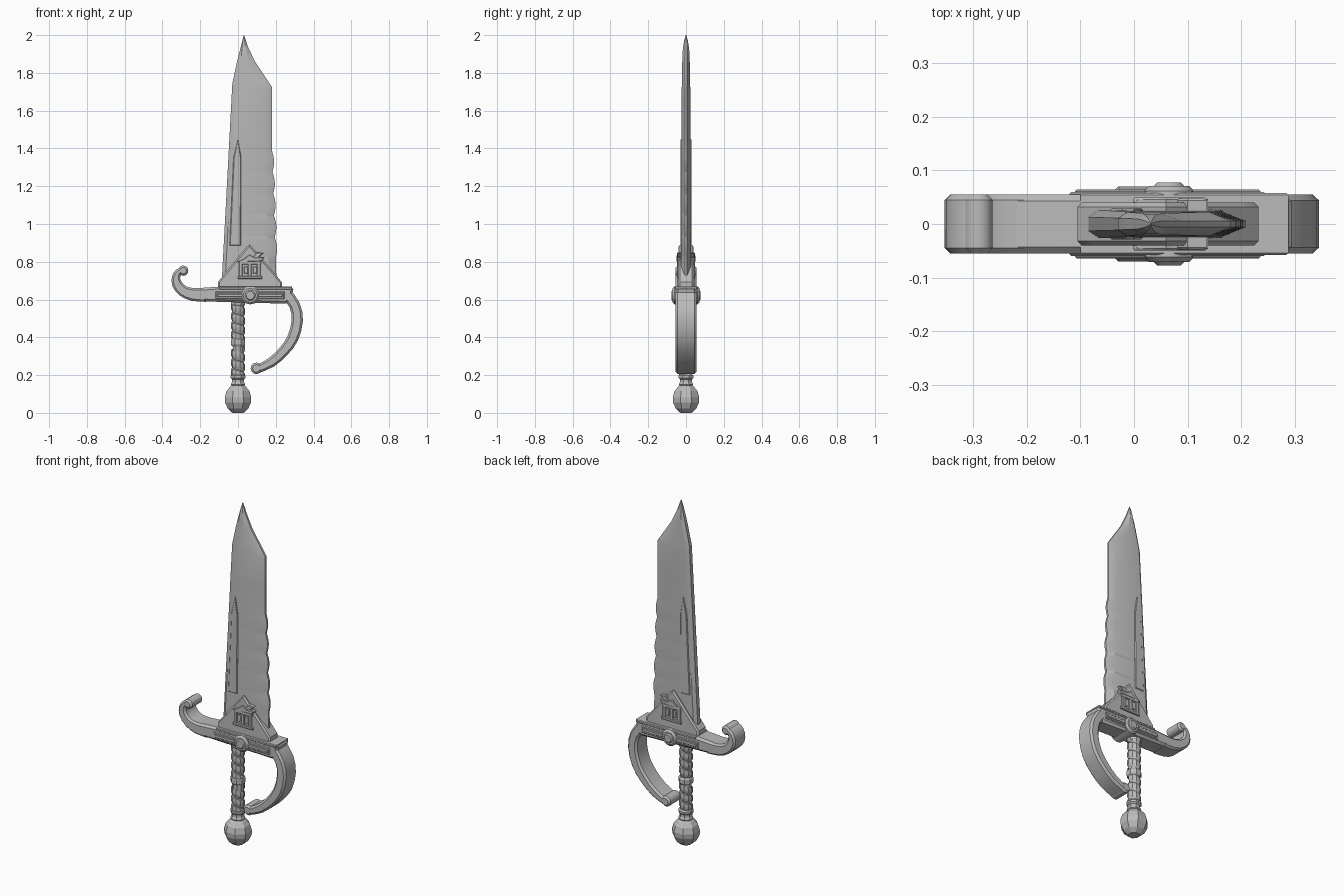
import bpy, bmesh, math
from mathutils import Vector

if "Cube" in bpy.data.objects:
    bpy.data.objects.remove(bpy.data.objects["Cube"])

steel = bpy.data.materials.new("grey_steel")
steel.diffuse_color = (0.5, 0.5, 0.5, 1)
steel.use_nodes = True
steel.node_tree.nodes["Principled BSDF"].inputs["Base Color"].default_value = steel.diffuse_color


def finish(name, bm, smooth=30):
    bmesh.ops.recalc_face_normals(bm, faces=bm.faces)
    me = bpy.data.meshes.new(name)
    bm.to_mesh(me)
    bm.free()
    ob = bpy.data.objects.new(name, me)
    bpy.context.collection.objects.link(ob)
    me.materials.append(steel)
    if smooth:
        bpy.ops.object.select_all(action='DESELECT')
        ob.select_set(True)
        bpy.context.view_layer.objects.active = ob
        bpy.ops.object.shade_smooth_by_angle(angle=math.radians(smooth))
    return ob


def loft(name, loops, smooth=30, caps=True):
    """Skin closed loops of equal length."""
    bm = bmesh.new()
    rows = [[bm.verts.new(p) for p in lp] for lp in loops]
    n = len(rows[0])
    for a, b in zip(rows, rows[1:]):
        for i in range(n):
            j = (i + 1) % n
            bm.faces.new((a[i], a[j], b[j], b[i]))
    if caps:
        bm.faces.new(rows[0])
        bm.faces.new(rows[-1])
    return finish(name, bm, smooth)


def inset(pts, d):
    """Offset a closed outline inwards with mitred corners."""
    P = [Vector(p) for p in pts]
    n = len(P)
    area = sum(P[i].x * P[(i + 1) % n].y - P[(i + 1) % n].x * P[i].y for i in range(n))
    s = 1 if area > 0 else -1
    out = []
    for i in range(n):
        e1 = (P[i] - P[i - 1]).normalized()
        e2 = (P[(i + 1) % n] - P[i]).normalized()
        n1, n2 = Vector((-e1.y, e1.x)) * s, Vector((-e2.y, e2.x)) * s
        out.append(P[i] + (n1 + n2) * d / max(1 + n1.dot(n2), 0.4))
    return out


def prism(name, pts, depth, chamfer, smooth=30):
    """x-z outline extruded through y, with chamfered front and back rims."""
    inner = inset(pts, chamfer)
    spec = [(inner, -depth), (pts, chamfer - depth), (pts, depth - chamfer), (inner, depth)]
    return loft(name, [[(p[0], y, p[1]) for p in o] for o, y in spec], smooth)


def rect(name, x0, x1, z0, z1, depth, chamfer=0.003):
    return prism(name, [(x0, z0), (x1, z0), (x1, z1), (x0, z1)], depth, chamfer)


def disc(name, x, z, r, depth, chamfer, n=16):
    pts = [(x + r * math.cos(2 * math.pi * i / n), z + r * math.sin(2 * math.pi * i / n)) for i in range(n)]
    return prism(name, pts, depth, chamfer)


def ribbon(name, path, depth, chamfer):
    """Curved band: path of (x, z, half width), smoothed once."""
    P = [Vector(p) for p in path]
    Q = []
    for i in range(len(P) - 1):
        a, d = P[max(i - 1, 0)], P[min(i + 2, len(P) - 1)]
        Q += [P[i], (P[i] + P[i + 1]) * 9 / 16 - (a + d) / 16]
    Q.append(P[-1])
    left, right = [], []
    for i, p in enumerate(Q):
        t = (Q[min(i + 1, len(Q) - 1)] - Q[max(i - 1, 0)]).xy.normalized()
        nrm = Vector((-t.y, t.x)) * p.z
        left.append(p.xy + nrm)
        right.append(p.xy - nrm)
    return prism(name, left + right[::-1], depth, chamfer)


def lathe(name, prof, n=8, smooth=0):
    ang = [2 * math.pi * (i + 0.5) / n for i in range(n)]
    return loft(name, [[(r * math.cos(a), r * math.sin(a), z) for a in ang] for r, z in prof], smooth)


def lerp(table, z):
    for (z0, v0), (z1, v1) in zip(table, table[1:]):
        if z <= z1:
            return v0 + (v1 - v0) * (z - z0) / (z1 - z0)
    return table[-1][1]


# Blade: stacked sections with a bevelled, scalloped right edge
LEFT = [(.66, -.088), (1.2, -.059), (1.745, -.03), (1.86, -.005), (2.0, .03)]
RIGHT = [(.66, .205), (.82, .2), (1.39, .18), (1.725, .18), (1.86, .09), (1.94, .052), (2.0, .032)]
THICK = [(.66, .026), (1.7, .023), (1.9, .019), (1.96, .013), (2.0, .002)]
SCALLOP = 0.115
zs = [.66, .74] + [.815 + SCALLOP * k / 8 for k in range(41)] + [1.55, 1.725, 1.745, 1.8, 1.86, 1.9, 1.94, 1.97, 2.0]
sections = []
for z in zs:
    l, r, t = lerp(LEFT, z), lerp(RIGHT, z), lerp(THICK, z)
    w = r - l
    ridge = r - min(.04, w * .35)
    if .815 < z < 1.39:
        r += .011 * abs(math.sin(math.pi * (z - .815) / SCALLOP)) - .002
    e = min(.006, t * .4)
    m = l + min(.018, w * .2)
    sections.append([(l, -t * .5, z), (m, -t, z), (ridge, -t, z), (r, -e, z),
                     (r, e, z), (ridge, t, z), (m, t, z), (l, t * .5, z)])
loft("blade", sections, 25)

# Raised pointed strip on both blade faces
prism("blade_strip", [(-.045, .885), (.015, .885), (.017, 1.35), (0, 1.45), (-.024, 1.35)], .029, .004)

# Triangular collar at the blade root
prism("blade_collar", [(-.105, .655), (.232, .655), (.232, .692), (.205, .725), (.075, .875), (.06, .89),
                       (.045, .875), (-.08, .725), (-.105, .695)], .04, .008)

# Gate-shaped ornament with two windows, running through the collar
for i, x in enumerate((.012, .06, .108)):
    rect("gate_post_%d" % i, x - .008, x + .012, .715, .805, .047)
rect("gate_sill", 0, .128, .71, .726, .048)
rect("gate_lintel", .006, .122, .785, .805, .048)
for i, x in enumerate((.042, .09)):
    rect("gate_window_%d" % i, x - .01, x + .01, .738, .776, .045)
prism("gate_roof", [(-.002, .8), (.125, .803), (.138, .822), (.09, .822), (.06, .838), (.03, .815)], .049, .003)
prism("gate_finial", [(.075, .82), (.105, .82), (.135, .846), (.1, .85)], .047, .003)

# Cross guard bar
prism("guard_bar", [(-.25, .597), (-.17, .59), (.255, .578), (.282, .6), (.293, .655), (.285, .664),
                    (-.1, .668), (-.22, .66)], .055, .012)
rect("guard_lip", -.1, .287, .652, .668, .058, .004)
rect("guard_panel", -.12, .245, .602, .642, .06, .004)
rect("guard_panel_strip", -.11, .235, .613, .631, .064, .003)

# Round boss on the guard
disc("boss_ring", .065, .622, .048, .071, .01, 12)
disc("boss_button", .065, .622, .028, .077, .006, 12)

# Upturned hook with rolled end
ribbon("guard_hook", [(-.17, .624, .036), (-.24, .627, .034), (-.29, .645, .03), (-.322, .68, .027),
                      (-.328, .718, .022), (-.314, .746, .018), (-.29, .757, .015)], .055, .01)
disc("hook_roll", -.29, .753, .027, .055, .01)

# Knuckle bow with rolled end
ribbon("knuckle_bow", [(.257, .63, .03), (.3, .57, .029), (.314, .49, .03), (.29, .395, .03),
                       (.24, .325, .028), (.177, .268, .026), (.105, .232, .022)], .055, .011)
disc("bow_roll", .097, .236, .03, .055, .01)

# Grip core, spiral wrap and collars
lathe("grip_core", [(.029, .13), (.029, .6)])
PITCH, N = .05, 10


def wrap(name, z0, z1):
    bm = bmesh.new()
    prof = [(.030, 0), (.036, .012), (.038, .03), (.035, .046)]
    rows = []
    for k in range(int(round((z1 - z0) / PITCH))):
        for r, dz in prof:
            row = []
            for i in range(N + 1):
                a = 2 * math.pi * i / N
                z = z0 + k * PITCH + dz + PITCH * (.5 - i / N)
                row.append(bm.verts.new((r * math.cos(a), r * math.sin(a), min(max(z, z0), z1))))
            rows.append(row)
    for a, b in zip(rows, rows[1:]):
        for i in range(N):
            bm.faces.new((a[i], a[i + 1], b[i + 1], b[i]))
    finish(name, bm, 20)


wrap("lower_wrap", .19, .365)
wrap("upper_wrap", .385, .59)
lathe("middle_collar", [(.034, .352), (.041, .362), (.041, .385), (.034, .395)])
lathe("top_collar", [(.034, .565), (.04, .575), (.04, .6)])
lathe("lower_collar", [(.034, .14), (.041, .15), (.034, .165), (.034, .178), (.042, .186), (.042, .198), (.034, .206)])

# Faceted pommel
lathe("pommel", [(.032, 0), (.058, .022), (.074, .055), (.076, .082), (.066, .115), (.046, .138), (.036, .146)])
